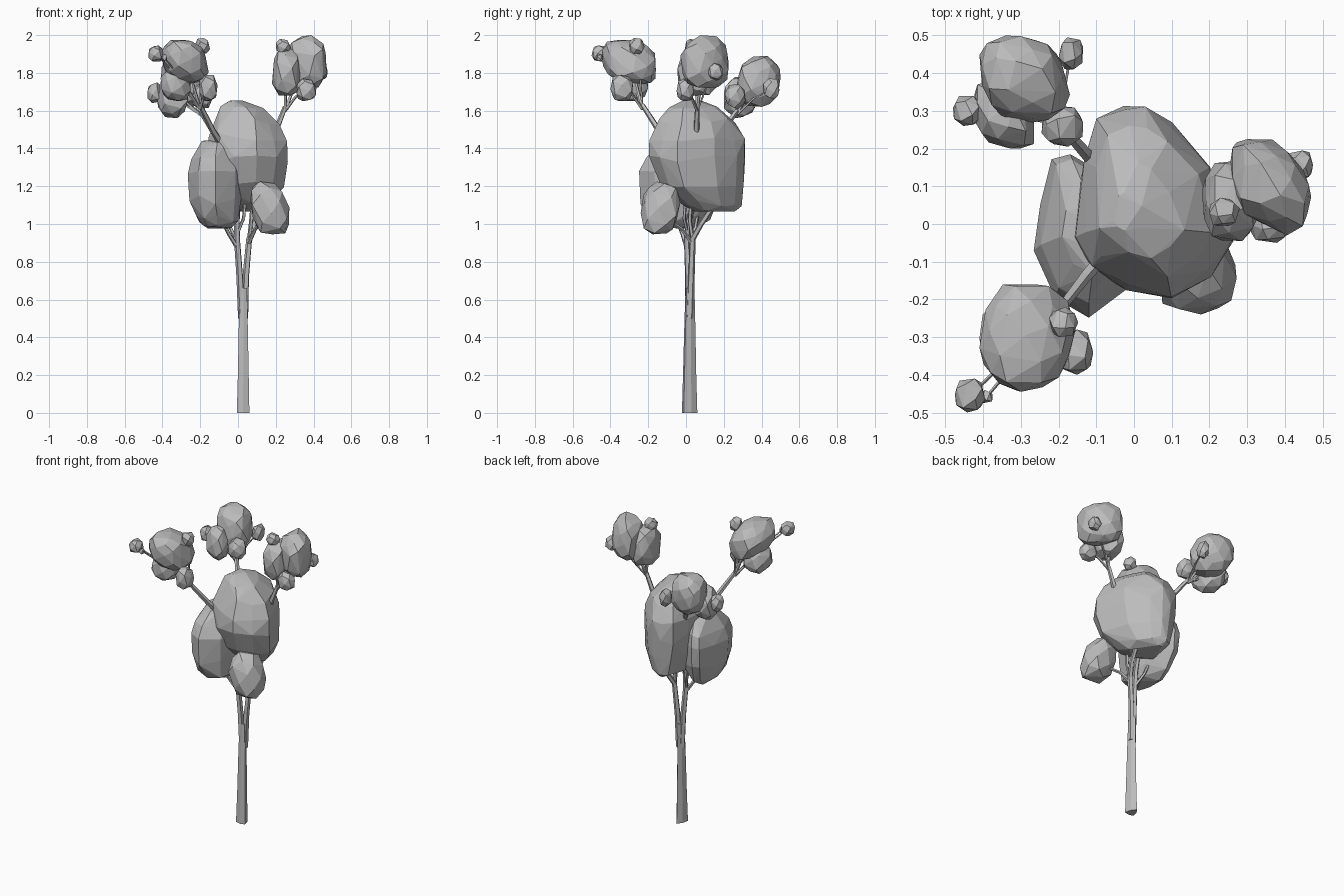
import bpy, bmesh, math, random
from mathutils import Vector

if "Cube" in bpy.data.objects:
    bpy.data.objects.remove(bpy.data.objects["Cube"])

random.seed(4)
grey = bpy.data.materials.new("plain grey")
grey.diffuse_color = (0.5, 0.5, 0.5, 1)
grey.use_nodes = True
grey.node_tree.nodes["Principled BSDF"].inputs["Base Color"].default_value = grey.diffuse_color


def finish(name, bm):
    bmesh.ops.recalc_face_normals(bm, faces=bm.faces)
    me = bpy.data.meshes.new(name)
    bm.to_mesh(me)
    bm.free()
    me.materials.append(grey)
    ob = bpy.data.objects.new(name, me)
    bpy.context.collection.objects.link(ob)


def hull(name, pts):
    bm = bmesh.new()
    for p in pts:
        bm.verts.new(p)
    bmesh.ops.convex_hull(bm, input=bm.verts)
    loose = [v for v in bm.verts if not v.link_faces]
    bmesh.ops.delete(bm, geom=loose, context='VERTS')
    finish(name, bm)


def crown(name, centre, plan, profile):
    """Faceted mass: a plan outline scaled up a vertical profile."""
    c = Vector(centre)
    pts = []
    for z, s, dx, dy in profile:
        for p in plan:
            q = c + (Vector(p) - c) * s * random.uniform(0.96, 1.03)
            pts.append((q.x + dx, q.y + dy, z + random.uniform(-.025, .025) * min(1, s * 1.2)))
    hull(name, pts)


def clump(name, lo, hi, n, lean=(0, 0, 0)):
    """Rough rock-like clump fitted to a box; lean = y by x, x by z, y by z."""
    pts = []
    turn = random.uniform(0, 6)
    for i in range(n):
        z = 1 - 2 * (i + .5) / n
        r = math.sqrt(1 - z * z)
        a = i * 2.39996 + turn
        k = random.uniform(.92, 1.05)
        v = (r * math.cos(a), r * math.sin(a), z)
        x, y, z = [math.copysign(abs(t) ** .82, t) * k for t in v]
        pts.append([x + lean[1] * z, y + lean[0] * x + lean[2] * z, z])
    for ax in range(3):
        vals = [p[ax] for p in pts]
        a, b = min(vals), max(vals)
        for p in pts:
            p[ax] = lo[ax] + (p[ax] - a) / (b - a) * (hi[ax] - lo[ax])
    hull(name, pts)


def limb(name, path, r0, r1, sides=5, rib=1.0, flat=1.0, phase=.5):
    """Tapered tube along a path; rib < 1 pulls in every other side."""
    bm = bmesh.new()
    pts = [Vector(p) for p in path]
    rings = []
    for i, p in enumerate(pts):
        d = (pts[min(i + 1, len(pts) - 1)] - pts[max(i - 1, 0)]).normalized()
        u = Vector((0, 1, 0)).cross(d).normalized()
        w = d.cross(u)
        r = r0 + (r1 - r0) * i / (len(pts) - 1)
        ring = []
        for k in range(sides):
            a = math.tau * k / sides + phase
            rr = r * (rib if k % 2 else 1)
            ring.append(bm.verts.new(p + (u * math.cos(a) * flat + w * math.sin(a)) * rr))
        rings.append(ring)
    for a, b in zip(rings, rings[1:]):
        for k in range(sides):
            j = (k + 1) % sides
            bm.faces.new((a[k], a[j], b[j], b[k]))
    bm.faces.new(rings[0])
    bm.faces.new(rings[-1])
    finish(name, bm)


# trunk and main forks
limb("trunk", [(.027, .012, 0), (.028, .013, .2), (.028, .015, .45), (.028, .017, .66)],
     .048, .028, 6, .7, .8, math.pi / 2)
limb("fork_left", [(.02, .015, .5), (.01, .012, .72), (-.003, .005, .9), (-.005, .01, 1.0),
                   (.0, .05, 1.15)], .02, .014)
limb("fork_right", [(.036, .02, .5), (.042, .028, .72), (.06, .035, .92), (.085, .08, 1.0),
                    (.1, .16, 1.12)], .02, .013)
limb("branch_left_low", [(0, .005, .87), (-.05, -.02, .95), (-.1, -.06, 1.05)], .012, .009)
limb("branch_left_back", [(-.003, .005, .9), (-.04, .05, .98), (-.08, .07, 1.1)], .011, .008)
limb("branch_front", [(.058, .03, .9), (.09, -.02, .97), (.14, -.1, 1.03)], .012, .008)
limb("branch_middle", [(.06, .035, .92), (.07, .02, 1.02), (.08, .03, 1.15)], .012, .01)
limb("branch_inner", [(-.004, .01, .95), (.03, -.01, 1.03), (.04, .0, 1.15)], .01, .008)

# main leaf masses
crown("main_crown", (.05, .06),
      [(-.03, .32), (.03, .315), (.1, .265), (.2, .15), (.272, -.05), (.2, -.135), (.1, -.2),
       (-.02, -.175), (-.12, -.12), (-.168, -.04), (-.135, .17), (-.1, .28)],
      [(1.075, .42, -.02, .09), (1.11, .62, -.01, .07), (1.21, .88, 0, .025), (1.34, 1, 0, 0),
       (1.46, .97, 0, 0), (1.54, .79, 0, 0), (1.61, .5, -.03, -.02), (1.65, .2, -.06, -.03)])
crown("left_crown", (-.12, -.03),
      [(-.17, .19), (-.22, .175), (-.245, .05), (-.265, -.07), (-.21, -.2), (-.12, -.25),
       (-.01, -.17), (.025, -.05), (-.02, .1)],
      [(.99, .5, .01, -.02), (1.03, .75, .01, -.01), (1.13, .95, 0, 0), (1.26, 1, 0, 0),
       (1.36, .86, 0, .01), (1.43, .55, .01, .02)])
clump("front_right_clump", (.065, -.24, .945), (.272, -.03, 1.225), 30, (0, -.25, .1))

# upper leaf clusters: (low corner, high corner, points, lean)
clusters = {
    "right": [((.255, -.03, 1.72), (.47, .225, 2.0), 46, (-.35, 0, 0)),
              ((.18, -.045, 1.68), (.33, .17, 1.93), 30),
              ((.31, -.05, 1.65), (.415, .04, 1.77), 22),
              ((.41, .115, 1.76), (.475, .195, 1.85), 18),
              ((.2, -.005, 1.9), (.28, .07, 1.98), 18)],
    "back": [((-.41, .265, 1.62), (-.17, .5, 1.89), 46, (-.15, -.1, .1)),
             ((-.43, .2, 1.56), (-.265, .38, 1.78), 30, (-.3, 0, 0)),
             ((-.245, .205, 1.61), (-.135, .315, 1.74), 22),
             ((-.48, .26, 1.64), (-.405, .34, 1.75), 18),
             ((-.2, .41, 1.66), (-.135, .495, 1.77), 18)],
    "front": [((-.41, -.445, 1.74), (-.155, -.16, 1.975), 46, (0, -.2, -.2)),
              ((-.41, -.38, 1.65), (-.25, -.2, 1.82), 30),
              ((-.205, -.4, 1.65), (-.108, -.28, 1.79), 22),
              ((-.475, -.5, 1.86), (-.395, -.41, 1.945), 18),
              ((-.225, -.3, 1.9), (-.148, -.22, 1.985), 18),
              ((-.405, -.475, 1.86), (-.375, -.44, 1.9), 10)],
}
# stem path per cluster, ending where its twigs spread
stems = {
    "right": [(.1, .05, 1.3), (.2, .055, 1.49), (.25, .06, 1.62)],
    "back": [(-.06, .12, 1.35), (-.13, .19, 1.49), (-.2, .27, 1.6)],
    "front": [(-.06, -.06, 1.38), (-.13, -.14, 1.49), (-.2, -.23, 1.63)],
}
for key, parts in clusters.items():
    limb(key + "_stem", stems[key], .02, .013)
    tip = Vector(stems[key][-1])
    for i, (lo, hi, *shape) in enumerate(parts):
        clump(f"{key}_clump_{i + 1}", lo, hi, *shape)
        end = (Vector(lo) + Vector(hi)) / 2
        mid = tip.lerp(end, .5) + Vector((0, 0, .01))
        limb(f"{key}_twig_{i + 1}", [tip - Vector((0, 0, .02)), mid, end],
             .01 if i < 3 else .007, .004, 4)
